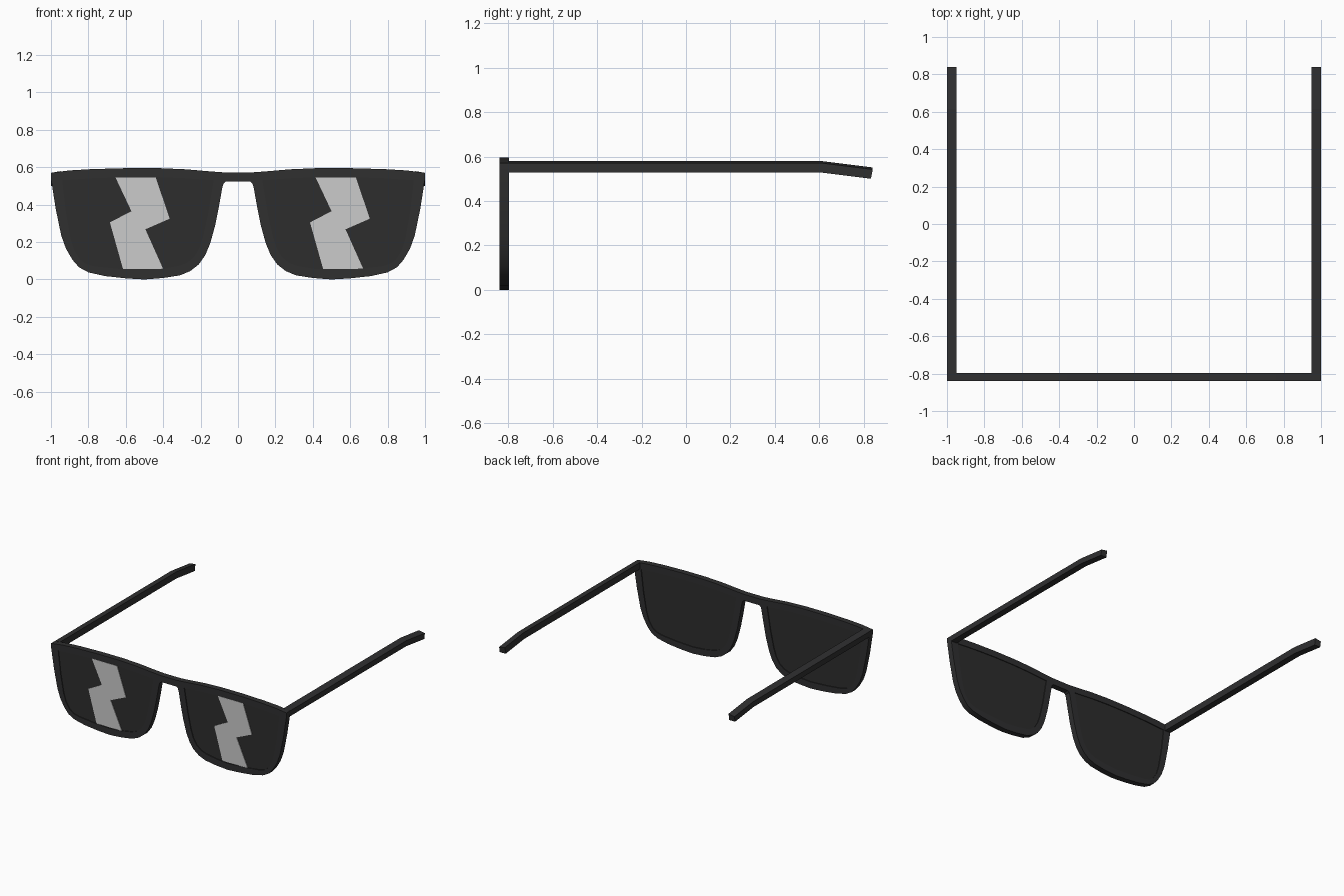
import bpy
import math

if "Cube" in bpy.data.objects:
    bpy.data.objects.remove(bpy.data.objects["Cube"])


def material(name, rgb):
    m = bpy.data.materials.new(name)
    m.diffuse_color = (*rgb, 1)
    m.use_nodes = True
    m.node_tree.nodes["Principled BSDF"].inputs["Base Color"].default_value = m.diffuse_color
    return m


BLACK = material("charcoal plastic", (0.029, 0.029, 0.030))
LENS = material("dark lens", (0.026, 0.026, 0.026))
GLARE = material("pale grey glare", (0.60, 0.60, 0.60))


def plate(name, outlines, front, back, mat):
    """Filled x-z outlines (later ones are holes), extruded between two y values."""
    cu = bpy.data.curves.new(name, 'CURVE')
    cu.dimensions, cu.fill_mode = '2D', 'BOTH'
    cu.extrude = (back - front) / 2
    for pts in outlines:
        sp = cu.splines.new('POLY')
        sp.points.add(len(pts) - 1)
        for p, (x, z) in zip(sp.points, pts):
            p.co = (x, z, 0, 1)
        sp.use_cyclic_u = True
    cu.materials.append(mat)
    ob = bpy.data.objects.new(name, cu)
    bpy.context.collection.objects.link(ob)
    ob.location.y = (front + back) / 2
    ob.rotation_euler.x = math.pi / 2
    bpy.ops.object.select_all(action='DESELECT')
    ob.select_set(True)
    bpy.context.view_layer.objects.active = ob
    bpy.ops.object.convert(target='MESH')
    bpy.ops.object.shade_smooth_by_angle(angle=math.radians(30))
    return bpy.context.object


def flip(pts):
    return [(-x, z) for x, z in reversed(pts)]


# Right half of the frame outline, from bridge top round to bridge underside
half = [(0.07, 0.572), (0.14, 0.577), (0.28, 0.589), (0.42, 0.595), (0.60, 0.595),
        (0.78, 0.590), (0.90, 0.583), (1.0, 0.570), (1.0, 0.54), (0.975, 0.38),
        (0.945, 0.235), (0.92, 0.165), (0.885, 0.105), (0.85, 0.065), (0.80, 0.038),
        (0.71, 0.018), (0.60, 0.006), (0.50, 0.0), (0.40, 0.008), (0.31, 0.022),
        (0.255, 0.045), (0.21, 0.08), (0.175, 0.13), (0.148, 0.195), (0.122, 0.29),
        (0.102, 0.39), (0.085, 0.485), (0.078, 0.512), (0.065, 0.523)]
rim = [(0.13, 0.53), (0.30, 0.542), (0.43, 0.547), (0.60, 0.547), (0.78, 0.541),
       (0.94, 0.53), (0.92, 0.36), (0.895, 0.22), (0.875, 0.155), (0.845, 0.108),
       (0.81, 0.082), (0.765, 0.07), (0.64, 0.057), (0.50, 0.05), (0.40, 0.058),
       (0.315, 0.073), (0.275, 0.088), (0.235, 0.12), (0.208, 0.165), (0.188, 0.225),
       (0.16, 0.35)]
plate("front_frame", [half + flip(half), rim, flip(rim)], -0.84, -0.796, BLACK)

# Lenses, set just behind the frame faces
plate("right_lens", [rim], -0.834, -0.802, LENS)
plate("left_lens", [flip(rim)], -0.834, -0.802, LENS)

# Zigzag glare plates, the same way round on both lenses
bolt = [(0.415, 0.545), (0.63, 0.545), (0.705, 0.325), (0.575, 0.268), (0.67, 0.056),
        (0.455, 0.056), (0.385, 0.305), (0.50, 0.365)]
for side, dx in (("right", 0), ("left", -1.07)):
    plate(side + "_glare", [[(x + dx, z) for x, z in bolt]], -0.8385, -0.833, GLARE)

# Temple arms: one section swept back along y, dropping at the ear tip
section = [(0.95, 0.528), (1.0, 0.528), (1.0, 0.570), (0.95, 0.579)]
stations = [(-0.80, 0, 0), (0.61, 0, 0.004), (0.832, -0.028, 0.008)]
verts = [(x, y + lean * (z > 0.55), z + dz) for y, dz, lean in stations for x, z in section]
faces = [(3, 2, 1, 0), (8, 9, 10, 11)]
for r in (0, 4):
    for i in range(4):
        j = (i + 1) % 4
        faces.append((r + i, r + j, r + 4 + j, r + 4 + i))
for side, s in (("right", 1), ("left", -1)):
    me = bpy.data.meshes.new(side + "_temple_arm")
    me.from_pydata([(x * s, y, z) for x, y, z in verts], [],
                   [f if s < 0 else f[::-1] for f in faces])
    me.materials.append(BLACK)
    arm = bpy.data.objects.new(side + "_temple_arm", me)
    bpy.context.collection.objects.link(arm)
    # Make all sides face outward
    bpy.ops.object.select_all(action='DESELECT')
    arm.select_set(True)
    bpy.context.view_layer.objects.active = arm
    bpy.ops.object.mode_set(mode='EDIT')
    bpy.ops.mesh.select_all(action='SELECT')
    bpy.ops.mesh.normals_make_consistent(inside=False)
    bpy.ops.object.mode_set(mode='OBJECT')
